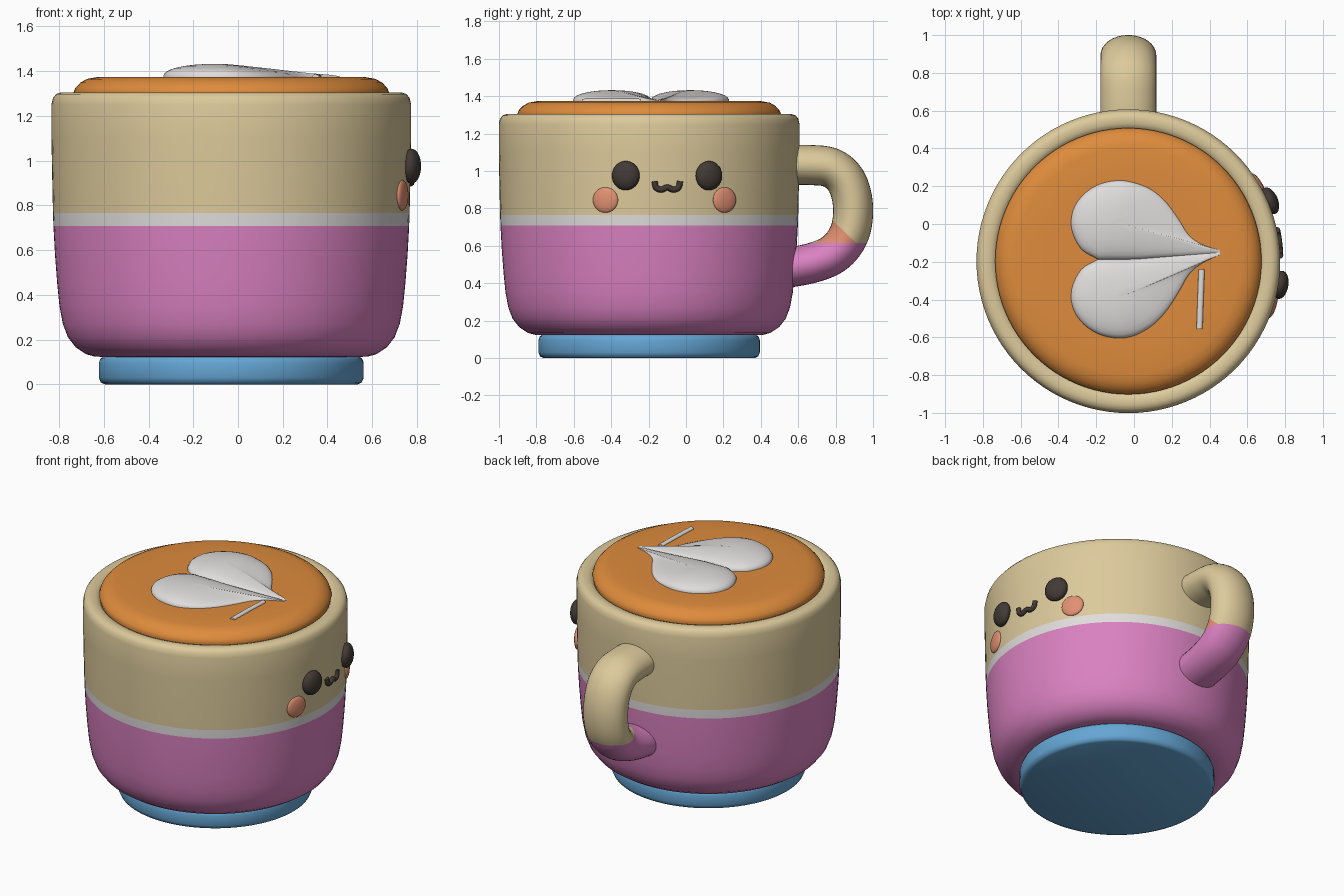
import bpy, bmesh, math
from mathutils import Vector, Matrix

if "Cube" in bpy.data.objects:
    bpy.data.objects.remove(bpy.data.objects["Cube"])

CX, CY = -0.03, -0.197   # axis of the cup


def material(name, rgb):
    m = bpy.data.materials.new(name)
    m.diffuse_color = (*rgb, 1)
    m.use_nodes = True
    m.node_tree.nodes["Principled BSDF"].inputs["Base Color"].default_value = m.diffuse_color
    return m


CREAM = material("cream", (0.72, 0.59, 0.33))
PINK = material("pink", (0.70, 0.22, 0.53))
WHITE = material("milk white", (0.75, 0.72, 0.72))
BLUE = material("blue", (0.13, 0.38, 0.66))
ORANGE = material("coffee orange", (0.73, 0.26, 0.045))
DARK = material("dark brown", (0.055, 0.042, 0.036))
BLUSH = material("blush", (0.75, 0.28, 0.17))


def finish(name, bm, mats, rule=None, angle=50):
    bmesh.ops.remove_doubles(bm, verts=bm.verts, dist=1e-5)
    bmesh.ops.recalc_face_normals(bm, faces=bm.faces)
    if rule:
        for f in bm.faces:
            f.material_index = rule(f.calc_center_median())
    me = bpy.data.meshes.new(name)
    bm.to_mesh(me)
    bm.free()
    for m in mats:
        me.materials.append(m)
    me.shade_smooth()
    me.set_sharp_from_angle(angle=math.radians(angle))
    ob = bpy.data.objects.new(name, me)
    bpy.context.collection.objects.link(ob)
    return ob


def skin(bm, rings):
    """Quads between successive closed rings of points."""
    vs = [[bm.verts.new(p) for p in r] for r in rings]
    n = len(vs[0])
    for a, b in zip(vs, vs[1:]):
        for i in range(n):
            j = (i + 1) % n
            bm.faces.new((a[i], a[j], b[j], b[i]))
    return vs


def smooth_path(pts, steps):
    """Catmull-Rom curve through the points."""
    pts = [Vector(p) for p in pts]
    ext = [2 * pts[0] - pts[1]] + pts + [2 * pts[-1] - pts[-2]]
    out = []
    for a, b, c, d in zip(ext, ext[1:], ext[2:], ext[3:]):
        for k in range(steps):
            t = k / steps
            out.append(0.5 * (2 * b + (c - a) * t + (2 * a - 5 * b + 4 * c - d) * t * t
                              + (3 * b - a - 3 * c + d) * t ** 3))
    return out + [pts[-1]]


def lathe(name, profile, mats, rule=None, n=96):
    bm = bmesh.new()
    rings = [[(CX + r * math.cos(2 * math.pi * i / n), CY + r * math.sin(2 * math.pi * i / n), z)
              for i in range(n)] for r, z in profile]
    vs = skin(bm, rings)
    bm.faces.new(vs[0])
    bm.faces.new(vs[-1])
    return finish(name, bm, mats, rule)


def tube(path, side, half_side, half_up, n=24):
    """Elliptical tube along a path; side is the fixed cross axis."""
    bm = bmesh.new()
    rings = []
    for i, p in enumerate(path):
        t = (path[min(i + 1, len(path) - 1)] - path[max(i - 1, 0)]).normalized()
        up = side.cross(t).normalized()
        rings.append([p + side * half_side * math.cos(2 * math.pi * k / n)
                      + up * half_up * math.sin(2 * math.pi * k / n) for k in range(n)])
    vs = skin(bm, rings)
    bm.faces.new(vs[0])
    bm.faces.new(vs[-1])
    return bm


# Foot
lathe("foot", [(0.565, 0), (0.583, 0.008), (0.592, 0.03), (0.592, 0.095), (0.585, 0.115),
               (0.57, 0.125)], [BLUE])

# Cup body: pink below, white stripe, cream above
body = [(0.56, 0.122), (0.61, 0.124), (0.65, 0.135), (0.695, 0.165), (0.73, 0.21), (0.753, 0.27),
        (0.768, 0.35), (0.778, 0.45), (0.788, 0.58), (0.795, 0.708), (0.797, 0.765), (0.80, 0.9),
        (0.804, 1.1), (0.804, 1.25), (0.797, 1.28), (0.783, 1.297), (0.76, 1.305),
        (0.73, 1.303), (0.71, 1.295), (0.69, 1.27)]
lathe("cup_body", body, [PINK, WHITE, CREAM],
      lambda c: 0 if c.z < 0.705 else 1 if c.z < 0.766 else 2)

# Coffee
lathe("coffee", [(0.70, 1.28), (0.705, 1.305), (0.697, 1.325), (0.675, 1.348), (0.645, 1.365),
                 (0.60, 1.373), (0.45, 1.374), (0.2, 1.372), (0.02, 1.372)], [ORANGE])

# Handle, cut along its colour borders
handle = smooth_path([(CX, 0.50, 1.03), (CX, 0.66, 1.032), (CX, 0.78, 1.015), (CX, 0.86, 0.94),
                      (CX, 0.893, 0.81), (CX, 0.875, 0.67), (CX, 0.80, 0.565),
                      (CX, 0.68, 0.51), (CX, 0.50, 0.475)], 6)
bm = tube(handle, Vector((1, 0, 0)), 0.148, 0.107, 32)
wedge_co, wedge_no = Vector((CX, 0.79, 0.73)), Vector((0, 0.115, 0.12))
for co, no in (((0, 0, 0.615), (0, 0, 1)), (wedge_co, wedge_no), ((CX, 0, 0), (1, 0, 0))):
    bmesh.ops.bisect_plane(bm, geom=bm.verts[:] + bm.edges[:] + bm.faces[:],
                           plane_co=co, plane_no=no)


def handle_colour(c):
    if c.z < 0.615:
        return 0
    return 2 if c.x > CX and c.y > 0.7 and (c - wedge_co).dot(wedge_no) < 0 else 1


finish("handle", bm, [PINK, CREAM, BLUSH], handle_colour)


# Face on the +x side
def on_cup(y, z, r):
    a = math.asin((y - CY) / 0.803)
    return Vector((CX + r * math.cos(a), CY + r * math.sin(a), z)), a


def button(name, y, z, r, size, mat):
    p, a = on_cup(y, z, r)
    bm = bmesh.new()
    bmesh.ops.create_uvsphere(bm, u_segments=32, v_segments=20, radius=1,
                              matrix=Matrix.Translation(p) @ Matrix.Rotation(a, 4, 'Z')
                              @ Matrix.Diagonal((*size, 1)))
    finish(name, bm, [mat])


for tag, eye_y, cheek_y in (("left", -0.32, -0.432), ("right", 0.118, 0.208)):
    button("eye_" + tag, eye_y, 0.975, 0.815, (0.042, 0.075, 0.078), DARK)
    button("cheek_" + tag, cheek_y, 0.845, 0.799, (0.02, 0.07, 0.068), BLUSH)

mouth = smooth_path([on_cup(-0.1 + d, z, 0.803)[0] for d, z in
                     ((-0.068, 0.945), (-0.06, 0.912), (-0.033, 0.90), (0, 0.912),
                      (0.033, 0.90), (0.06, 0.912), (0.068, 0.945))], 5)
a = on_cup(-0.1, 0, 0.8)[1]
finish("mouth", tube(mouth, Vector((math.cos(a), math.sin(a), 0)), 0.018, 0.016, 12), [DARK])

# Milk heart: two mirrored domed lobes (x, distance from the heart's axis)
half = smooth_path([(-0.19, 0), (-0.28, 0.055), (-0.33, 0.16), (-0.322, 0.26), (-0.265, 0.345),
                    (-0.17, 0.402), (-0.05, 0.416), (0.07, 0.375), (0.16, 0.30), (0.235, 0.195),
                    (0.29, 0.105), (0.36, 0.05), (0.455, 0.012)], 4)
half += [Vector((0.455 - 0.645 * k / 12, 0)) for k in range(12)]
mid = Vector((-0.11, 0.21))
bm = bmesh.new()
for s in (1, -1):
    rings = []
    for t, h in ((1, -0.012), (1, 0.008), (0.97, 0.02), (0.9, 0.031), (0.78, 0.041),
                 (0.6, 0.05), (0.4, 0.056), (0.2, 0.059), (0.02, 0.06)):
        ring = []
        for q in half:
            p = mid + (q - mid) * t
            axis = -0.187 + 0.08 * max(0, p.x)
            # the heart thins out towards its tip
            fall = 1 - 0.6 * max(0, min(1, (p.x + 0.05) / 0.4))
            ring.append((p.x, axis + s * p.y, 1.372 + h * fall))
        rings.append(ring)
    bm.faces.new(skin(bm, rings)[-1])
finish("milk_heart", bm, [WHITE], angle=70)

# Thin milk streak beside the heart
streak = [Vector((0.358, -0.24, 1.374)), Vector((0.352, -0.4, 1.376)), Vector((0.347, -0.555, 1.374))]
finish("milk_streak", tube(streak, Vector((1, 0, 0)), 0.016, 0.012, 12), [WHITE])
